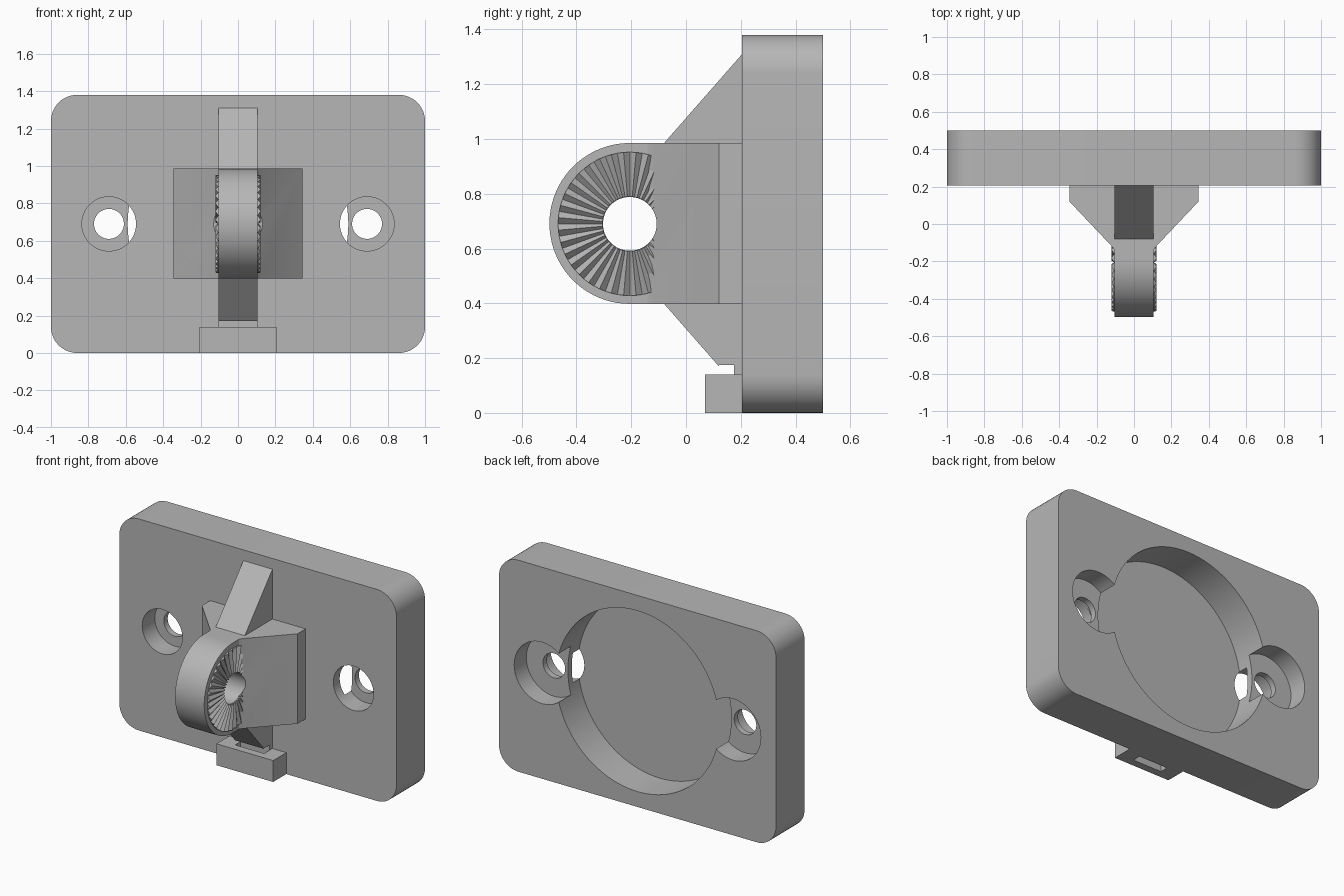
import bpy, bmesh
from math import cos, sin, pi, radians
from mathutils import Vector

cube = bpy.data.objects.get("Cube")
if cube:
    bpy.data.objects.remove(cube, do_unlink=True)

grey = bpy.data.materials.new("plain_grey")
grey.use_nodes = True
grey.diffuse_color = (0.47, 0.47, 0.47, 1)
grey.node_tree.nodes["Principled BSDF"].inputs["Base Color"].default_value = (0.47, 0.47, 0.47, 1)

MID = 0.69            # height of the pivot and screw holes
PIVOT_Y = -0.205
HALF = 0.105          # half thickness of the arm and ribs


def finish(name, bm):
    bmesh.ops.recalc_face_normals(bm, faces=bm.faces)
    mesh = bpy.data.meshes.new(name)
    bm.to_mesh(mesh)
    bm.free()
    mesh.materials.append(grey)
    ob = bpy.data.objects.new(name, mesh)
    bpy.context.collection.objects.link(ob)
    return ob


def prism(name, profile, axis, lo, hi):
    """Extrude a 2D profile along an axis; the profile uses the other two axes in order."""
    def place(p, t):
        c = list(p)
        c.insert("xyz".index(axis), t)
        return Vector(c)
    bm = bmesh.new()
    face = bm.faces.new([bm.verts.new(place(p, lo)) for p in profile])
    ext = bmesh.ops.extrude_face_region(bm, geom=[face])
    verts = [g for g in ext["geom"] if isinstance(g, bmesh.types.BMVert)]
    bmesh.ops.translate(bm, verts=verts, vec=place((0, 0), hi - lo))
    return finish(name, bm)


def arc(a, b, r, start=0, end=360, n=64):
    full = end - start == 360
    return [(a + r * cos(radians(start + (end - start) * i / n)),
             b + r * sin(radians(start + (end - start) * i / n)))
            for i in range(n if full else n + 1)]


def rect(a0, a1, b0, b1):
    return [(a0, b0), (a1, b0), (a1, b1), (a0, b1)]


def cut(ob, cutter):
    mod = ob.modifiers.new("cut", 'BOOLEAN')
    mod.operation = 'DIFFERENCE'
    mod.solver = 'EXACT'
    mod.object = cutter
    bpy.context.view_layer.objects.active = ob
    bpy.ops.object.modifier_apply(modifier=mod.name)


cutters = []


def cutter(*args):
    cutters.append(prism("cutter", *args))
    return cutters[-1]


# Rounded back plate
R = 0.14
outline = []
for x, z, a in ((1 - R, 1.38 - R, 0), (R - 1, 1.38 - R, 90), (R - 1, R, 180), (1 - R, R, 270)):
    outline += arc(x, z, R, a, a + 90, 12)
plate = prism("back_plate", outline, "y", 0.205, 0.5)

# Round rear pocket, then screw holes with recesses on both faces
cut(plate, cutter(arc(0, MID, 0.59, n=96), "y", 0.27, 0.6))
for side in (-1, 1):
    for radius, lo, hi in ((0.2, 0.375, 0.6), (0.145, 0.1, 0.335), (0.08, 0.1, 0.6)):
        cut(plate, cutter(arc(side * 0.69, MID, radius), "y", lo, hi))

# Tapered mounting block
block = prism("mounting_block", [(-0.345, 0.205), (-0.345, 0.12), (-0.118, -0.12), (-HALF, -0.14),
                                 (HALF, -0.14), (0.118, -0.12), (0.345, 0.12), (0.345, 0.205)],
              "z", 0.398, 0.985)

# Round-ended arm
arm = prism("pivot_arm", arc(PIVOT_Y, MID + 0.0015, 0.2935, 90, 270, 40)
            + [(-0.14, 0.398), (-0.14, 0.985)], "x", -HALF, HALF)
bore = cutter(arc(PIVOT_Y, MID, 0.098), "x", -1, 1)
cut(block, bore)
cut(arm, bore)

# Radial locking teeth on each side of the arm
TEETH = 36
for side, name in ((-1, "right"), (1, "left")):
    bm = bmesh.new()
    rings = []
    for i in range(TEETH * 2):
        a = pi * i / TEETH
        top = HALF + (0.016 if i % 2 else 0.001)
        rings.append([bm.verts.new((side * x, PIVOT_Y + r * cos(a), MID + r * sin(a)))
                      for r, x in ((0.1, 0.1), (0.1, top), (0.262, top), (0.262, 0.1))])
    for i, ring in enumerate(rings):
        nxt = rings[(i + 1) % len(rings)]
        for k in range(4):
            m = (k + 1) % 4
            bm.faces.new((ring[k], ring[m], nxt[m], nxt[k]))
    finish(name + "_locking_teeth", bm)

# Sloping ribs above and below the block
prism("upper_rib", [(0.21, 1.31), (0.205, 1.31), (-0.08, 0.985), (-0.06, 0.95), (0.21, 0.95)],
      "x", -HALF, HALF)
prism("lower_rib", [(0.21, 0.43), (-0.06, 0.43), (-0.08, 0.398), (0.12, 0.17), (0.12, 0.175),
                    (0.175, 0.175), (0.175, 0.12), (0.21, 0.12)], "x", -HALF, HALF)

# Slotted foot at the bottom
foot = prism("slotted_foot", rect(-0.205, 0.205, 0.07, 0.205), "z", 0, 0.14)
cut(foot, cutter(rect(-HALF, HALF, 0.12, 0.175), "z", -0.1, 0.3))

for c in cutters:
    bpy.data.objects.remove(c, do_unlink=True)

# Smooth the round walls, keep the edges crisp
bpy.ops.object.select_all(action='DESELECT')
for ob in (plate, arm, block):
    ob.select_set(True)
bpy.context.view_layer.objects.active = plate
bpy.ops.object.shade_smooth_by_angle(angle=radians(25))
